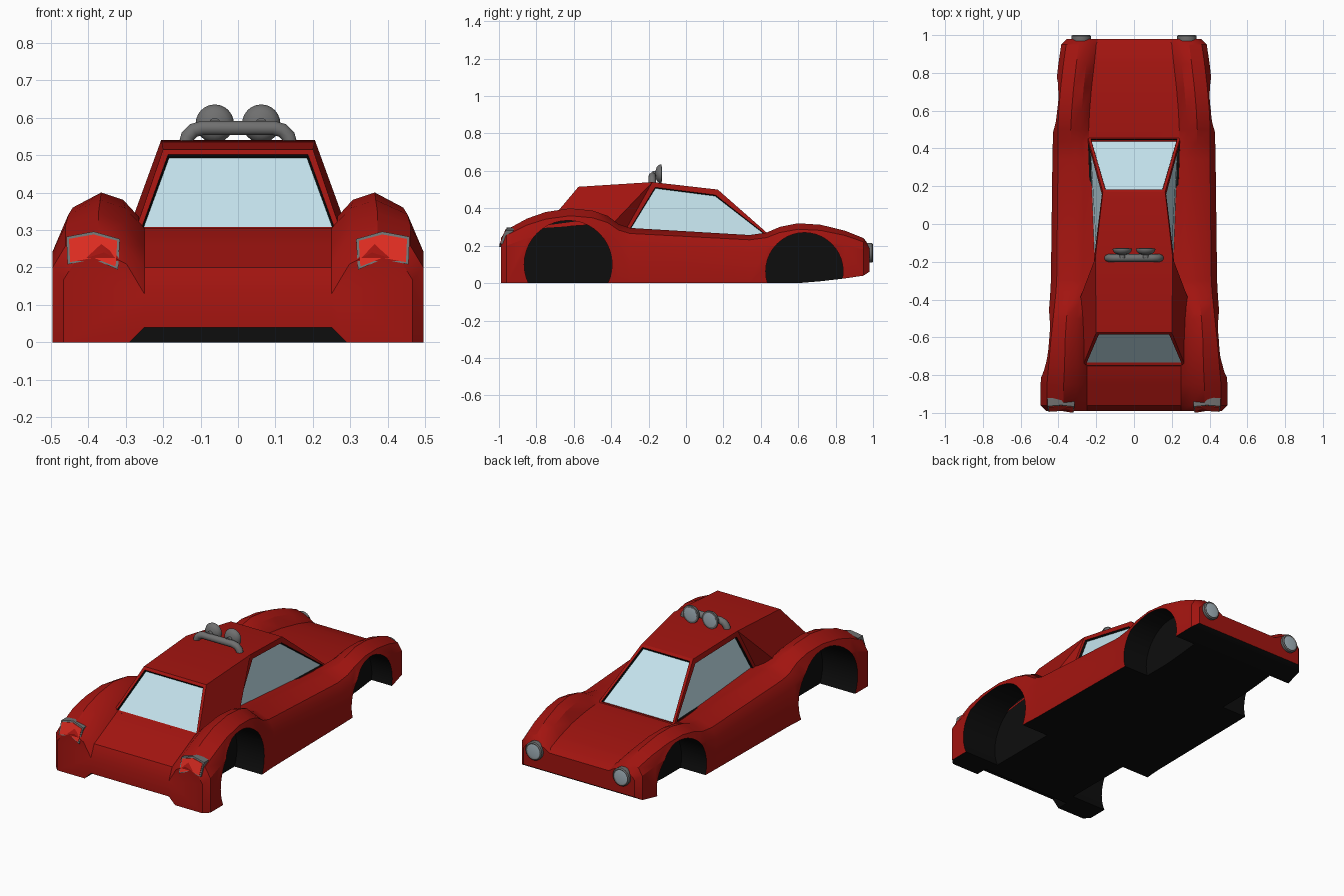
import bpy, bmesh, math
from mathutils import Matrix, Vector

if "Cube" in bpy.data.objects:
    bpy.data.objects.remove(bpy.data.objects["Cube"])


def mat(name, rgb):
    m = bpy.data.materials.new(name)
    m.diffuse_color = (*rgb, 1)
    m.use_nodes = True
    m.node_tree.nodes["Principled BSDF"].inputs["Base Color"].default_value = m.diffuse_color
    return m


RED = mat("paint", (0.36, 0.007, 0.005))
BLACK = mat("black", (0.004, 0.004, 0.004))
GLASS = mat("glass", (0.55, 0.76, 0.84))
LENS = mat("lens", (0.38, 0.47, 0.52))
TAIL = mat("tail_red", (0.72, 0.025, 0.015))
GREY = mat("grey", (0.16, 0.16, 0.16))


def finish(name, bm, mats, angle=30):
    bmesh.ops.recalc_face_normals(bm, faces=bm.faces)
    me = bpy.data.meshes.new(name)
    bm.to_mesh(me)
    bm.free()
    for m in mats:
        me.materials.append(m)
    ob = bpy.data.objects.new(name, me)
    bpy.context.collection.objects.link(ob)
    smooth(ob, angle)
    return ob


def smooth(ob, angle=30):
    bpy.ops.object.select_all(action='DESELECT')
    ob.select_set(True)
    bpy.context.view_layer.objects.active = ob
    bpy.ops.object.shade_smooth_by_angle(angle=math.radians(angle))


# Body stations: y, half width, deck half width, fender top, deck top, bottom
STATIONS = [
    (-.99, .465, .25, .24, .13, 0), (-.96, .495, .25, .285, .20, 0),
    (-.85, .495, .25, .345, .255, 0), (-.75, .485, .25, .38, .305, 0),
    (-.62, .47, .26, .40, .33, 0), (-.5, .455, .26, .388, .33, 0),
    (-.42, .447, .25, .36, .31, 0), (-.36, .443, .23, .315, .29, 0),
    (-.30, .44, .22, .295, .28, 0), (.34, .432, .22, .257, .25, 0),
    (.43, .43, .235, .27, .25, 0), (.5, .43, .24, .30, .25, 0),
    (.6, .425, .235, .32, .245, 0), (.72, .415, .225, .312, .235, .01),
    (.85, .40, .21, .28, .215, .025), (.95, .385, .20, .24, .19, .04),
    (.98, .355, .19, .20, .17, .06)]


def section(y, w, xi, zf, zi, zb):
    d, h = w - xi, zf - zb
    half = [(xi, zi), (xi + .22 * d, zi + .72 * (zf - zi)), (xi + .5 * d, zf),
            (w - .14 * d, zf - .1 * h), (w, zf - .3 * h), (w, zb)]
    return [(x, y, z) for x, z in half] + [(-x, y, z) for x, z in reversed(half)]


bm = bmesh.new()
rings = [[bm.verts.new(p) for p in section(*s)] for s in STATIONS]
n = len(rings[0])
for a, b in zip(rings, rings[1:]):
    for i in range(n):
        j = (i + 1) % n
        f = bm.faces.new((a[i], a[j], b[j], b[i]))
        f.material_index = 1 if i == 5 else 0      # black floor
bm.faces.new(rings[0])
bm.faces.new(rings[-1])
body = finish("body", bm, [RED, BLACK])

# Wheel wells and rear bumper notch
bm = bmesh.new()
for side in (1, -1):
    for y, z, r in ((-.63, .10, .235), (.633, .063, .207)):
        bmesh.ops.create_cone(
            bm, cap_ends=True, segments=40, radius1=r, radius2=r, depth=.4,
            matrix=Matrix.Translation((side * .47, y, z)) @ Matrix.Rotation(math.pi / 2, 4, 'Y'))
notch = bmesh.ops.create_cube(bm, size=1)["verts"]
for v in notch:
    top = v.co.z > 0
    v.co = Vector((math.copysign(.25 if top else .33, v.co.x),
                   -.92 if v.co.y > 0 else -1.1, .04 if top else -.04))
for f in bm.faces:
    f.material_index = 1
cutter = finish("wheel_well_cutter", bm, [RED, BLACK])
mod = body.modifiers.new("wells", 'BOOLEAN')
mod.operation, mod.solver, mod.object = 'DIFFERENCE', 'EXACT', cutter
bpy.context.view_layer.objects.active = body
bpy.ops.object.modifier_apply(modifier="wells")
bpy.data.objects.remove(cutter)
smooth(body)

# Cabin with recessed windows and rear buttresses
P = {"roof_front": (.165, .17, .50), "roof_mid": (.205, -.18, .54),
     "roof_back": (.20, -.575, .515), "screen": (.245, .46, .245),
     "door_back": (.22, -.345, .245), "butt_front": (.285, -.39, .32),
     "butt_back": (.275, -.76, .295)}
bm = bmesh.new()
V = {s: {k: bm.verts.new((s * p[0], p[1], p[2])) for k, p in P.items()} for s in (1, -1)}


def span(a, b):
    return bm.faces.new((V[1][a], V[1][b], V[-1][b], V[-1][a]))


span("roof_front", "roof_mid")
span("roof_mid", "roof_back")
screens = [span("screen", "roof_front"), span("roof_back", "butt_back")]
sides = []
for s in (1, -1):
    v = V[s]
    sides.append(bm.faces.new([v[k] for k in ("screen", "roof_front", "roof_mid", "door_back")]))
    bm.faces.new([v[k] for k in ("roof_mid", "butt_front", "door_back")])
    bm.faces.new([v[k] for k in ("roof_mid", "roof_back", "butt_back", "butt_front")])
bmesh.ops.recalc_face_normals(bm, faces=bm.faces)
for faces, width in ((screens, .022), (sides, .032)):
    bmesh.ops.inset_individual(bm, faces=faces, thickness=width)
    rim = bmesh.ops.inset_individual(bm, faces=faces, thickness=.004, depth=-.012)
    for f in rim["faces"]:
        f.material_index = 1
    for f in faces:
        f.material_index = 2
finish("cabin", bm, [RED, BLACK, GLASS], 12)


def lathe(name, profile, centre, material, seg=24):
    """Revolve (radius, y) points about the y axis."""
    bm = bmesh.new()
    rows = [[bm.verts.new((centre[0] + r * math.cos(t), centre[1] + y, centre[2] + r * math.sin(t)))
             for t in (2 * math.pi * k / seg for k in range(seg))] for r, y in profile]
    for a, b in zip(rows, rows[1:]):
        for i in range(seg):
            j = (i + 1) % seg
            bm.faces.new((a[i], a[j], b[j], b[i]))
    bm.faces.new(rows[0])
    bm.faces.new(rows[-1])
    return finish(name, bm, [material], 35)


def prism(name, outline, lift, material):
    """Tail lamp slab that leans forward with the rear of the fender."""
    bm = bmesh.new()
    rows = [[bm.verts.new((x, -.995 + .4 * (z - .2) + dy, z)) for x, z in outline]
            for dy in (-lift, .04)]
    for i in range(len(outline)):
        j = (i + 1) % len(outline)
        bm.faces.new((rows[0][i], rows[0][j], rows[1][j], rows[1][i]))
    bm.faces.new(rows[0])
    bm.faces.new(rows[1])
    finish(name, bm, [material])


TAIL_SHAPE = [(.458, .282), (.385, .296), (.315, .276), (.32, .194), (.385, .222), (.455, .208)]
for s, tag in ((1, "right"), (-1, "left")):
    # Headlights
    lathe("headlight_ring_" + tag, [(.045, -.06), (.052, -.03), (.052, 0), (.046, .005), (.04, .002)],
          (s * .28, .995, .162), GREY)
    lathe("headlight_lens_" + tag, [(.04, -.01), (.04, .002), (.025, .004)],
          (s * .28, .995, .162), LENS)
    # Roof lamps with short brackets
    lathe("roof_lamp_" + tag, [(.015, -.05), (.015, -.033), (.034, -.028), (.046, -.018), (.051, -.006),
                               (.05, 0), (.04, 0)], (s * .062, -.13, .584), GREY)
    lathe("roof_lamp_lens_" + tag, [(.04, -.005), (.04, .001), (.025, .003)],
          (s * .062, -.13, .584), LENS)
    # Tail lights
    prism("tail_light_frame_" + tag, [(s * x, z) for x, z in TAIL_SHAPE], .002, GREY)
    prism("tail_light_lens_" + tag,
          [(s * (.386 + (x - .386) * .9), .247 + (z - .247) * .84) for x, z in TAIL_SHAPE], .005, TAIL)

# Roof light bar
cu = bpy.data.curves.new("light_bar", 'CURVE')
cu.dimensions, cu.bevel_depth, cu.bevel_resolution, cu.use_fill_caps = '3D', .02, 3, True
path = [(.14, .525), (.134, .55), (.118, .566), (.095, .572)]
path = [(-x, z) for x, z in path] + path[::-1]
sp = cu.splines.new('POLY')
sp.points.add(len(path) - 1)
for p, (x, z) in zip(sp.points, path):
    p.co = (x, -.18, z, 1)
cu.materials.append(GREY)
bpy.context.collection.objects.link(bpy.data.objects.new("light_bar", cu))
